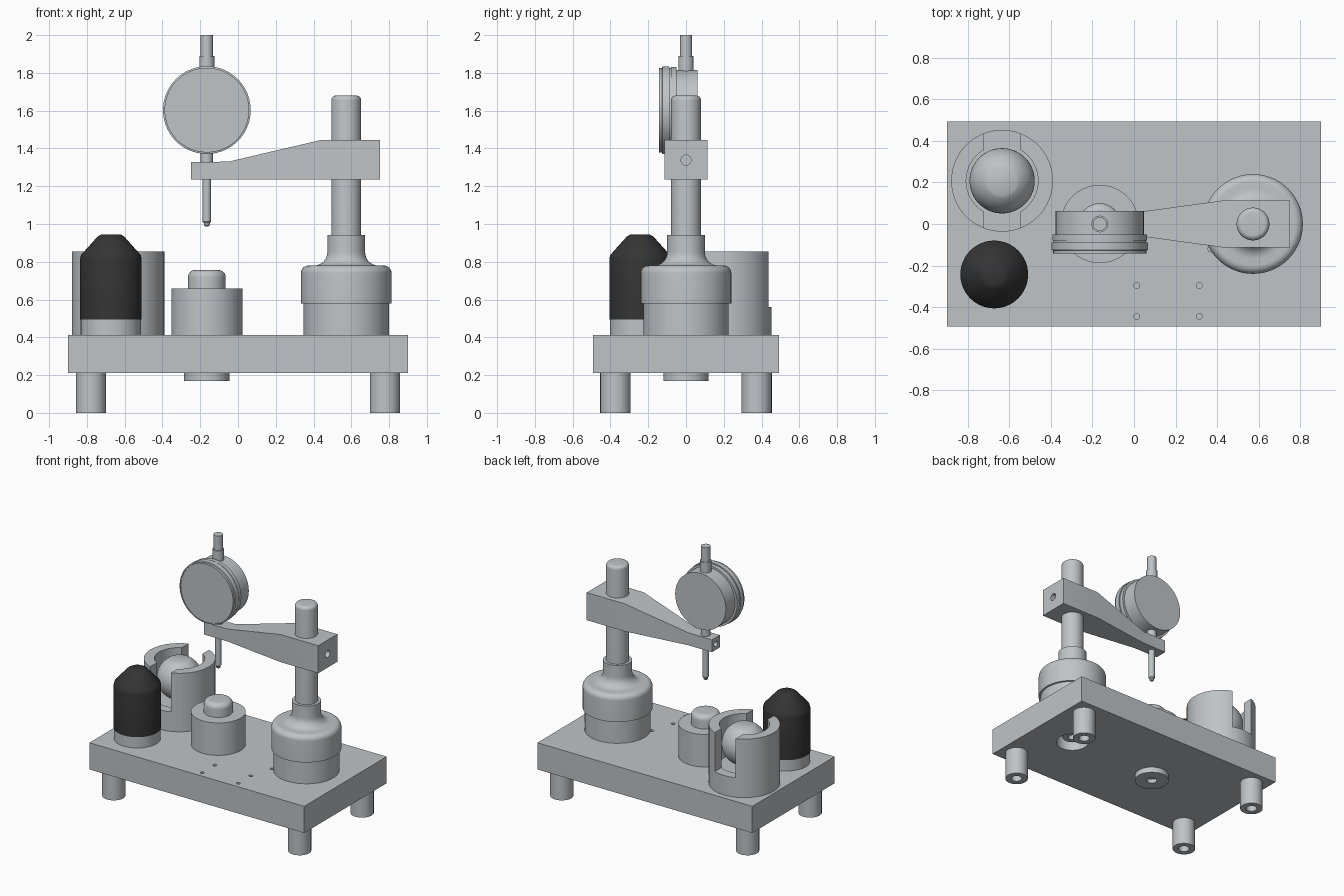
import bpy, bmesh, math
from mathutils import Matrix

if "Cube" in bpy.data.objects:
    bpy.data.objects.remove(bpy.data.objects["Cube"])


def material(name, rgb):
    m = bpy.data.materials.new(name)
    m.diffuse_color = (*rgb, 1)
    m.use_nodes = True
    m.node_tree.nodes["Principled BSDF"].inputs["Base Color"].default_value = m.diffuse_color
    return m


STEEL = material("steel_grey", (0.52, 0.55, 0.57))
BLACK = material("black_rubber", (0.035, 0.035, 0.035))


def finish(name, bm, mat):
    bmesh.ops.recalc_face_normals(bm, faces=bm.faces[:])
    me = bpy.data.meshes.new(name)
    bm.to_mesh(me)
    bm.free()
    me.materials.append(mat)
    ob = bpy.data.objects.new(name, me)
    bpy.context.collection.objects.link(ob)
    return ob


def smooth(ob):
    bpy.ops.object.select_all(action='DESELECT')
    ob.select_set(True)
    bpy.context.view_layer.objects.active = ob
    bpy.ops.object.shade_smooth_by_angle(angle=math.radians(32))
    return ob


def lathe(name, profile, at=(0, 0), mat=STEEL, n=64, matrix=None):
    """Revolve (radius, height) points about a vertical axis."""
    bm = bmesh.new()
    rings = []
    for r, z in profile:
        if r < 1e-6:
            rings.append([bm.verts.new((0, 0, z))] * n)
        else:
            rings.append([bm.verts.new((r * math.cos(2 * math.pi * i / n),
                                        r * math.sin(2 * math.pi * i / n), z)) for i in range(n)])
    for a, b in zip(rings, rings[1:]):
        for i in range(n):
            j = (i + 1) % n
            vs = list(dict.fromkeys([a[i], a[j], b[j], b[i]]))
            if len(vs) > 2:
                bm.faces.new(vs)
    bm.transform(matrix or Matrix.Translation((at[0], at[1], 0)))
    return smooth(finish(name, bm, mat))


def arc(cr, cz, rad, a0, a1, n=8):
    """Arc points for a lathe profile, angles in degrees."""
    return [(cr + rad * math.cos(math.radians(a0 + (a1 - a0) * i / n)),
             cz + rad * math.sin(math.radians(a0 + (a1 - a0) * i / n))) for i in range(n + 1)]


def rod(name, r, z0, z1, at, n=48, matrix=None):
    return lathe(name, [(0, z0), (r, z0), (r, z1), (0, z1)], at, n=n, matrix=matrix)


def box(name, lo, hi):
    bm = bmesh.new()
    bmesh.ops.create_cube(bm, size=1)
    for v in bm.verts:
        v.co = [(a + b) / 2 + c * (b - a) for a, b, c in zip(lo, hi, v.co)]
    return finish(name, bm, STEEL)


def cut(ob, *cutters):
    for c in cutters:
        c.hide_render = True
        mod = ob.modifiers.new("cut", 'BOOLEAN')
        mod.operation, mod.solver, mod.object = 'DIFFERENCE', 'EXACT', c
        bpy.context.view_layer.objects.active = ob
        bpy.ops.object.modifier_apply(modifier=mod.name)
        bpy.data.objects.remove(c)
    return smooth(ob)


POST = (0.573, 0)
GAUGE = (-0.165, 0)
CUP = (-0.635, 0.208)
CAP = (-0.673, -0.243)

# base plate with small tapped holes and a counterbore under the post
plate = box("base_plate", (-0.9, -0.493, 0.21), (0.9, 0.493, 0.412))
holes = [(x, y) for x in (0.013, 0.315) for y in (-0.296, -0.445)] + [(0.37, -0.12)]
cut(plate, rod("cutter", 0.115, 0.1, 0.31, POST),
    *[rod("cutter", 0.014, 0.36, 0.5, h, 16) for h in holes])

# post fixing bolt inside the counterbore
lathe("post_bolt", [(0, 0.29), (0.03, 0.29), (0.03, 0.25), (0.07, 0.25), (0.07, 0.31), (0, 0.31)], POST)

# hollow feet
for sx in (-1, 1):
    for sy in (-1, 1):
        lathe("foot", [(0, 0.15), (0.038, 0.15), (0.038, 0), (0.08, 0), (0.08, 0.21), (0, 0.21)],
              (sx * 0.778, sy * 0.374), n=40)

# anvil and its retaining washer below the plate
lathe("washer", [(0, 0.2), (0.036, 0.2), (0.036, 0.168), (0.12, 0.168), (0.12, 0.21), (0, 0.21)], GAUGE)
rod("anvil_body", 0.188, 0.412, 0.658, GAUGE, 64)
lathe("anvil_button", [(0, 0.65), (0.1, 0.65)] + arc(0.062, 0.718, 0.038, 0, 90) + [(0, 0.756)], GAUGE)

# post: lower drum, flared collar and vertical rod
rod("post_drum", 0.226, 0.412, 0.58, POST, 64)
lathe("post_collar", [(0, 0.58), (0.24, 0.58)] + arc(0.2, 0.74, 0.04, 0, 90)
      + arc(0.17, 0.85, 0.07, 270, 180) + [(0.1, 0.942), (0, 0.942)], POST)
lathe("post_rod", [(0, 0.9), (0.079, 0.9)] + arc(0.054, 1.655, 0.025, 0, 90, 6) + [(0, 1.68)], POST)

# tapered arm: stations of (x, half width, top height)
bm = bmesh.new()
rings = []
for x, w, top in [(-0.25, 0.048, 1.328), (-0.05, 0.048, 1.33), (0.435, 0.114, 1.444), (0.752, 0.114, 1.444)]:
    rings.append([bm.verts.new(p) for p in
                  ((x, -w, 1.235), (x, w, 1.235), (x, w, top), (x, -w, top))])
for a, b in zip(rings, rings[1:]):
    for i in range(4):
        j = (i + 1) % 4
        bm.faces.new((a[i], a[j], b[j], b[i]))
bm.faces.new(rings[0])
bm.faces.new(rings[-1])
arm = finish("arm", bm, STEEL)
turn = Matrix.Rotation(math.pi / 2, 4, 'Y')
cut(arm, rod("cutter", 0.027, 0.68, 0.9, POST, 24, Matrix.Translation((0, 0, 1.338)) @ turn),
    rod("cutter", 0.02, -0.4, -0.215, POST, 24, Matrix.Translation((0, 0, 1.28)) @ turn))

# dial: stepped drum with its axis facing the front
lathe("dial", [(0, -0.062), (0.212, -0.062), (0.212, 0.05), (0.228, 0.05), (0.228, 0.08),
               (0.223, 0.08), (0.223, 0.088), (0.232, 0.088), (0.232, 0.125), (0.224, 0.127),
               (0.224, 0.143), (0.218, 0.143), (0.218, 0.138), (0, 0.138)], n=80,
      matrix=Matrix.Translation((GAUGE[0], 0, 1.603)) @ Matrix.Rotation(math.pi / 2, 4, 'X'))

# dial stems and measuring probe
lathe("upper_stem", [(0, 1.78), (0.04, 1.78), (0.04, 1.89), (0.033, 1.89), (0.033, 2.0), (0, 2.0)], GAUGE, n=40)
rod("lower_stem", 0.033, 1.25, 1.41, GAUGE, 40)
lathe("probe", [(0, 0.986), (0.01, 0.988), (0.016, 0.996), (0.016, 1.004), (0.022, 1.012),
                (0.022, 1.26), (0, 1.26)], GAUGE, n=32)

# slotted cup holding a ball with a flat top
cup = lathe("slotted_cup", [(0, 0.412), (0.245, 0.412), (0.245, 0.855), (0.173, 0.855),
                            (0.173, 0.553), (0, 0.553)], CUP)
cut(cup, box("cutter", (CUP[0] - 0.087, CUP[1] - 0.4, 0.56), (CUP[0] + 0.087, CUP[1] + 0.4, 1.0)))
lathe("ball", [(0, 0.553)] + arc(0, 0.71, 0.157, -85, 63, 28) + [(0, 0.85)], CUP)

# capped pillar with a black cover
rod("cover_base", 0.16, 0.412, 0.5, CAP, 64)
lathe("black_cover", [(0, 0.495), (0.163, 0.495), (0.163, 0.815), (0.158, 0.836), (0.07, 0.934),
                      (0.05, 0.945), (0, 0.945)], CAP, BLACK)
